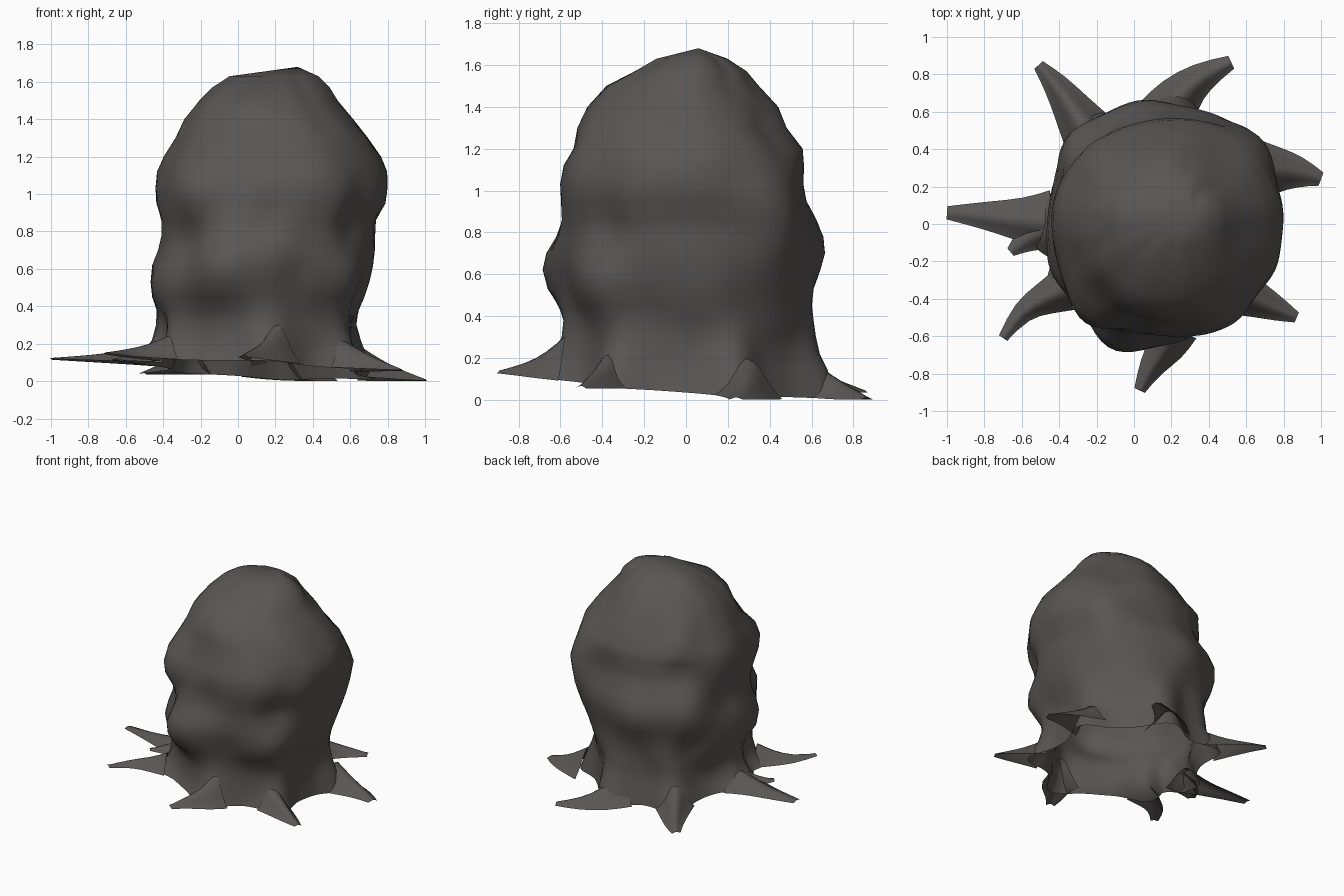
import bpy, math
from mathutils import Vector, noise

if "Cube" in bpy.data.objects:
    bpy.data.objects.remove(bpy.data.objects["Cube"])

stone = bpy.data.materials.new("dark_grey")
stone.diffuse_color = (0.1, 0.093, 0.09, 1)
stone.use_nodes = True
stone.node_tree.nodes["Principled BSDF"].inputs["Base Color"].default_value = stone.diffuse_color


def ground(x, y):
    """The base is cut by a slightly tilted plane."""
    return max(0.0, 0.068 - 0.053 * x - 0.068 * y)


def make(name, verts, faces):
    me = bpy.data.meshes.new(name)
    me.from_pydata(verts, [], faces)
    me.materials.append(stone)
    me.polygons.foreach_set("use_smooth", [True] * len(me.polygons))
    ob = bpy.data.objects.new(name, me)
    bpy.context.collection.objects.link(ob)
    return ob


def wrap(a):
    return (a + math.pi) % (2 * math.pi) - math.pi


# Roots: name, path on the ground, half width, height
roots = [
    ("root_back_left", [(-.26, .51), (-.34, .63), (-.42, .75), (-.51, .85)], .14, .20),
    ("root_back_right", [(.17, .56), (.24, .69), (.36, .79), (.52, .865)], .17, .24),
    ("root_right", [(.64, .29), (.77, .29), (.89, .28), (1.0, .24)], .17, .22),
    ("root_front_right", [(.55, -.36), (.67, -.41), (.78, -.46), (.87, -.50)], .13, .20),
    ("root_front", [(.20, -.57), (.17, -.67), (.09, -.76), (.03, -.89)], .14, .26),
    ("root_front_left", [(-.37, -.35), (-.48, -.40), (-.60, -.46), (-.70, -.61)], .12, .16),
    ("root_left", [(-.45, .02), (-.60, .02), (-.78, .045), (-1.0, .06)], .16, .14),
    ("root_left_stub", [(-.45, -.02), (-.54, -.06), (-.60, -.10), (-.66, -.15)], .12, .12),
]

# Body: rings (z, left, right, front, back), lowest ring follows the ground plane
rings = [
    (0.00, -.43, .63, -.58, .60), (0.15, -.40, .61, -.56, .58),
    (0.22, -.38, .61, -.55, .57), (0.30, -.39, .62, -.54, .58),
    (0.38, -.42, .65, -.56, .60), (0.45, -.46, .68, -.60, .61),
    (0.53, -.46, .70, -.63, .61), (0.62, -.45, .71, -.64, .62),
    (0.70, -.43, .72, -.64, .63), (0.78, -.42, .73, -.62, .63),
    (0.86, -.42, .74, -.61, .61), (0.95, -.43, .79, -.60, .57),
    (1.03, -.42, .80, -.59, .56), (1.12, -.41, .80, -.57, .56),
    (1.20, -.38, .77, -.53, .55), (1.30, -.32, .70, -.52, .48),
    (1.40, -.28, .61, -.48, .44), (1.50, -.20, .52, -.39, .34),
    (1.57, -.13, .48, -.25, .28), (1.63, -.04, .42, -.14, .19),
]

# Swellings and hollows on the body: angle in degrees, height, size, depth
bumps = [
    (250, .60, .17, .08), (225, 1.04, .18, .09), (295, 1.06, .20, .04),
    (225, .70, .13, -.05), (318, .57, .15, .06), (20, .72, .25, .01),
    (45, .92, .20, .08), (45, .70, .18, .03), (135, .74, .21, .09),
    (135, 1.25, .15, .04), (55, 1.30, .15, -.03), (225, 1.33, .13, -.03),
    (200, .52, .13, .03), (288, .52, .12, -.04), (172, .80, .12, -.02),
    (340, .42, .12, -.03), (165, 1.1, .18, .03), (100, .42, .12, -.03),
    (318, .82, .11, -.03), (268, .86, .1, -.03), (100, .7, .15, .04),
    (135, .45, .11, -.04), (135, 1.02, .11, -.03),
]
# The skirt swells out where each root leaves it: one amount per low ring
flare = [.14, .11, .08, .05, .02]

SEG = 96
verts, faces = [], []
for i, (z, l, r, f, b) in enumerate(rings):
    cx, cy = (l + r) / 2, (f + b) / 2
    for k in range(SEG):
        a = 2 * math.pi * k / SEG
        d = Vector((math.cos(a), math.sin(a), 0))
        rad = 1 / math.sqrt((d.x / ((r - l) / 2)) ** 2 + (d.y / ((b - f) / 2)) ** 2)
        if i < len(flare):
            best = 0
            for _, p, w, h in roots:
                da = wrap(a - math.atan2(p[1][1] - cy, p[1][0] - cx))
                best = max(best, math.exp(-(da / 0.22) ** 2))
            rad += flare[i] * best
        if i > 2:
            for deg, bz, size, amp in bumps:
                da = wrap(a - math.radians(deg))
                rad += amp * math.exp(-((da * 0.6) ** 2 + (z - bz) ** 2) / size ** 2)
            rad += 0.02 * noise.noise(Vector((d.x * 2.5, d.y * 2.5, z * 4)))
        x, y = cx + rad * d.x, cy + rad * d.y
        verts.append((x, y, z if i else ground(x, y)))
for i in range(len(rings) - 1):
    for k in range(SEG):
        n = (k + 1) % SEG
        faces.append((i * SEG + k, i * SEG + n, (i + 1) * SEG + n, (i + 1) * SEG + k))
top = len(verts)
verts.append((0.32, 0.06, 1.68))
last = (len(rings) - 1) * SEG
faces += [(last + k, last + (k + 1) % SEG, top) for k in range(SEG)]
make("lumpy_body", verts, faces)


# Arched open-bottomed tapers that hug the ground
def root(name, path, width, height):
    arch = [(-1, 0), (-.6, .3), (-.25, .85), (.25, .85), (.6, .3), (1, 0)]
    taper = [(1.0, 1.0), (.72, .55), (.48, .28), (.22, .06)]
    pts = [Vector(p) for p in path]
    v, fs = [], []
    for i, p in enumerate(pts):
        t = (pts[min(i + 1, len(pts) - 1)] - pts[max(i - 1, 0)]).normalized()
        side = Vector((t.y, -t.x))
        w, h = taper[i][0] * width, taper[i][1] * height
        for u, s in arch:
            q = p + side * u * w
            v.append((q.x, q.y, ground(q.x, q.y) + s * h))
    n = len(arch)
    for i in range(len(pts) - 1):
        for k in range(n - 1):
            fs.append((i * n + k, i * n + k + 1, (i + 1) * n + k + 1, (i + 1) * n + k))
    ob = make(name, v, fs)
    m = ob.modifiers.new("smooth", 'SUBSURF')
    m.levels = m.render_levels = 1
    m.boundary_smooth = 'PRESERVE_CORNERS'


for r in roots:
    root(*r)
